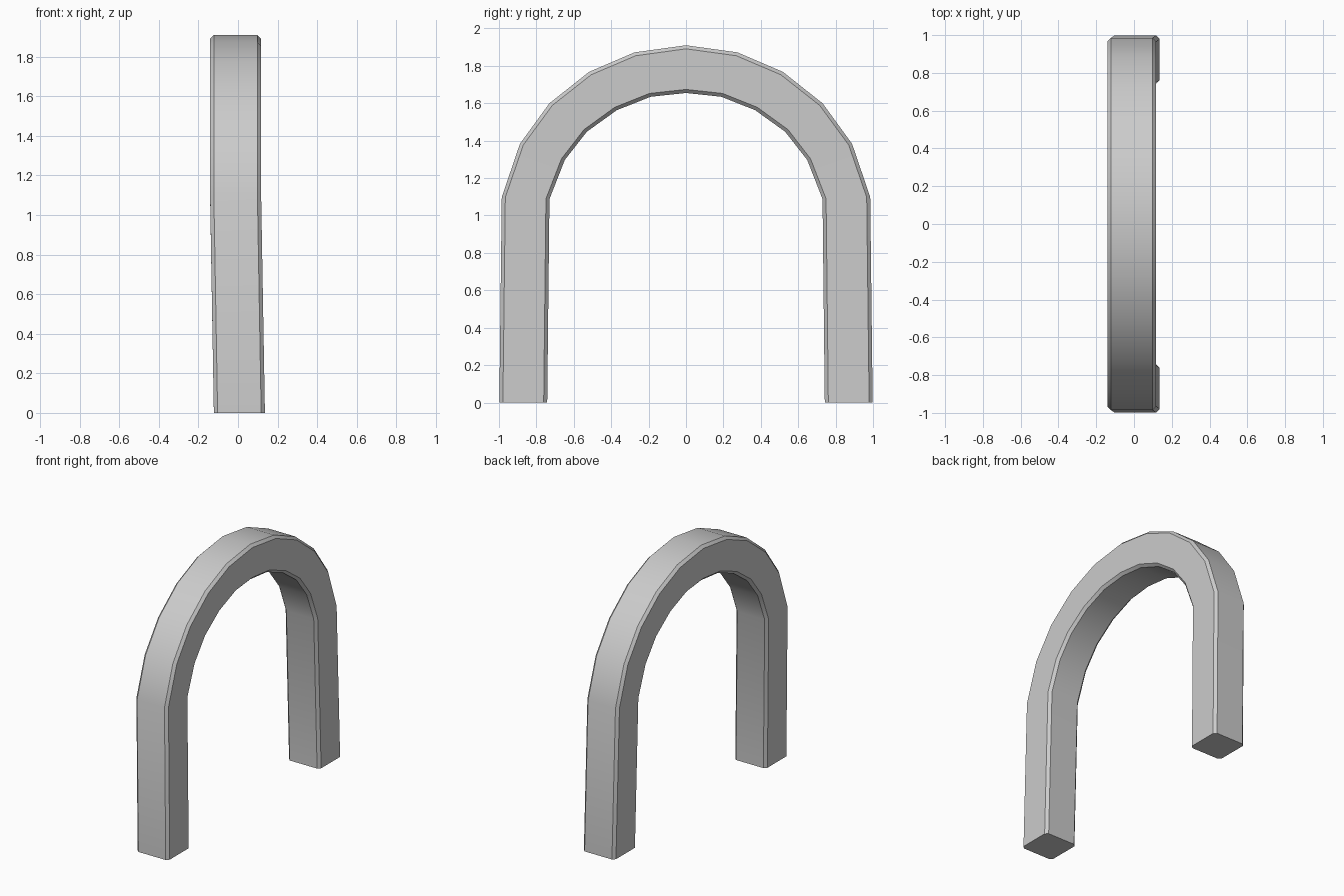
import bpy, bmesh
from mathutils import Vector

if "Cube" in bpy.data.objects:
    bpy.data.objects.remove(bpy.data.objects["Cube"])

# Half profile from foot to crown: outer (y, z), inner (y, z), sideways offset
half = [((0.998, 0), (0.742, 0), 0.007),
        ((0.985, 1.098), (0.73, 1.088), -0.012),
        ((0.888, 1.383), (0.648, 1.297), -0.012),
        ((0.73, 1.60), (0.53, 1.448), -0.012),
        ((0.518, 1.768), (0.37, 1.563), -0.012),
        ((0.275, 1.872), (0.188, 1.635), -0.012),
        ((0, 1.91), (0, 1.655), -0.012)]
mirrored = [((-o[0], o[1]), (-i[0], i[1]), s) for o, i, s in half[-2::-1]]
W, C = 0.129, 0.019  # half width, chamfer


def ring(bm, outer, inner, shift):
    """Chamfered rectangular section spanning inner to outer."""
    o, i = Vector(outer), Vector(inner)
    d = (o - i).normalized() * C
    section = [(-W, i + d), (-W, o - d), (-W + C, o), (W - C, o),
               (W, o - d), (W, i + d), (W - C, i), (-W + C, i)]
    return [bm.verts.new((x + shift, p.x, p.y)) for x, p in section]


# Arch: sections joined along the path, closed at both feet
bm = bmesh.new()
rings = [ring(bm, *r) for r in half + mirrored]
for a, b in zip(rings, rings[1:]):
    for k in range(8):
        n = (k + 1) % 8
        bm.faces.new((a[k], a[n], b[n], b[k]))
bm.faces.new(rings[0])
bm.faces.new(rings[-1])
bmesh.ops.recalc_face_normals(bm, faces=bm.faces)
mesh = bpy.data.meshes.new("arch")
bm.to_mesh(mesh)
bm.free()
arch = bpy.data.objects.new("arch", mesh)
bpy.context.collection.objects.link(arch)

# Smooth along the curve, crisp chamfers
bpy.context.view_layer.objects.active = arch
arch.select_set(True)
bpy.ops.object.shade_smooth_by_angle(angle=0.52)
